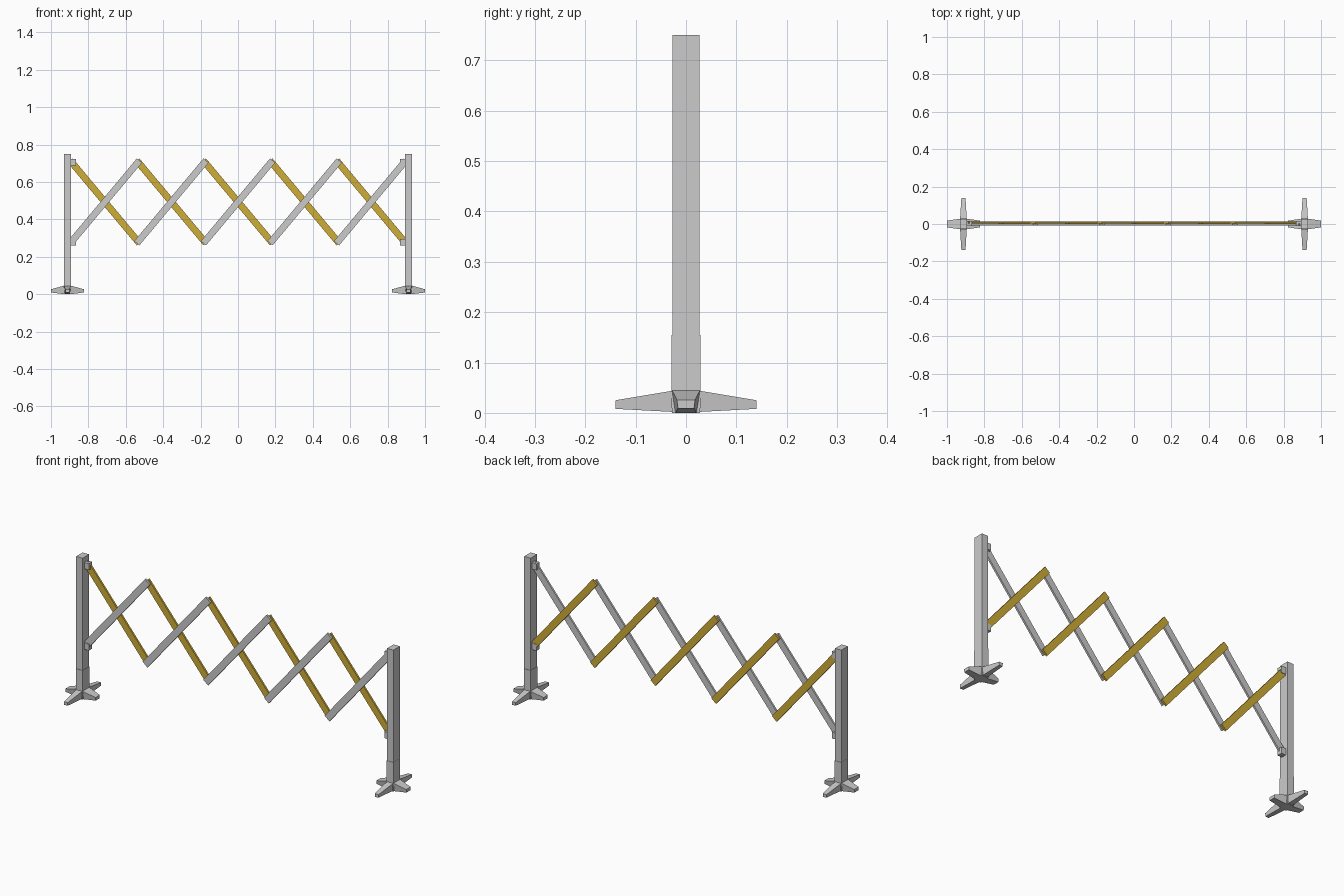
import bpy, bmesh, math
from mathutils import Matrix

if "Cube" in bpy.data.objects:
    bpy.data.objects.remove(bpy.data.objects["Cube"])

yellow = bpy.data.materials.new("yellow")
yellow.diffuse_color = (0.62, 0.42, 0.04, 1)
yellow.use_nodes = True
yellow.node_tree.nodes["Principled BSDF"].inputs["Base Color"].default_value = yellow.diffuse_color


def finish(bm, name, mat=None):
    bmesh.ops.recalc_face_normals(bm, faces=bm.faces)
    me = bpy.data.meshes.new(name)
    bm.to_mesh(me)
    bm.free()
    ob = bpy.data.objects.new(name, me)
    bpy.context.collection.objects.link(ob)
    if mat:
        me.materials.append(mat)
    return ob


def box(name, center, size, mat=None, angle=0):
    bm = bmesh.new()
    bmesh.ops.create_cube(bm, size=1, matrix=Matrix.Translation(center)
                          @ Matrix.Rotation(angle, 4, 'Y')
                          @ Matrix.Diagonal((*size, 1)))
    return finish(bm, name, mat)


def foot_arm(name, cx, angle, base, end):
    """Tapered arm; sections are (distance, top half width, bottom half width, z0, z1)."""
    bm = bmesh.new()
    rings = []
    for d, wt, wb, z0, z1 in (base, end):
        rings.append([bm.verts.new(p) for p in
                      ((d, -wb, z0), (d, wb, z0), (d, wt, z1), (d, -wt, z1))])
    a, b = rings
    bm.faces.new(a)
    bm.faces.new(b)
    for i in range(4):
        j = (i + 1) % 4
        bm.faces.new((a[i], a[j], b[j], b[i]))
    bm.transform(Matrix.Translation((cx, 0, 0)) @ Matrix.Rotation(angle, 4, 'Z'))
    finish(bm, name)


POST_X = 0.912
for side, label in ((-1, "left"), (1, "right")):
    cx = side * POST_X
    # post with slightly wider lower sleeve
    box(label + "_post", (cx, 0, 0.39), (0.037, 0.054, 0.72))
    box(label + "_sleeve", (cx, 0, 0.0825), (0.039, 0.058, 0.145))
    # foot hub and four tapered arms
    box(label + "_foot_hub", (cx, 0, 0.0225), (0.04, 0.056, 0.045))
    for k in range(4):
        if k % 2 == 0:
            base, end = (0.019, 0.028, 0.021, 0, 0.045), (0.088, 0.018, 0.016, 0.009, 0.026)
        else:
            base, end = (0.027, 0.018, 0.014, 0.002, 0.044), (0.14, 0.011, 0.010, 0.008, 0.025)
        foot_arm(f"{label}_foot_arm_{k}", cx, k * math.pi / 2, base, end)
    # hinge brackets on the inner face of the post
    for z, level in ((0.705, "upper"), (0.278, "lower")):
        box(f"{label}_{level}_bracket", (side * 0.881, 0.002, z), (0.028, 0.028, 0.034))

# crossing lattice bars: grey in front, yellow behind
half_x, half_z = 0.185, 0.221
length = 2 * math.hypot(half_x, half_z)
slope = math.atan2(half_z, half_x)
for i in range(5):
    x = (i - 2) * 0.356
    box(f"grey_bar_{i}", (x, -0.002, 0.493), (length, 0.010, 0.036), None, -slope)
    box(f"yellow_bar_{i}", (x, 0.008, 0.493), (length, 0.010, 0.036), yellow, slope)
